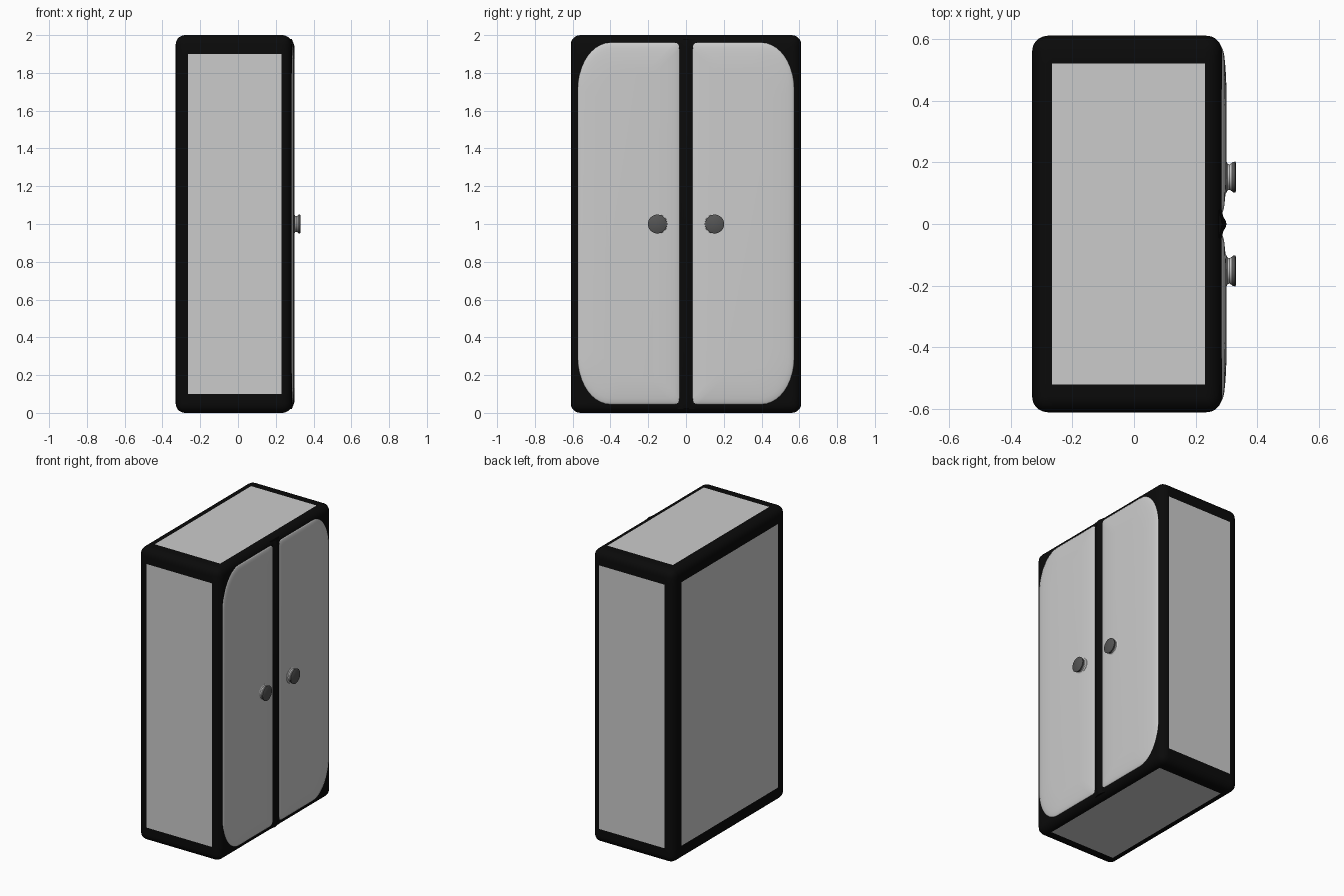
import bpy, bmesh
from math import sin, cos, pi
from mathutils import Vector

if "Cube" in bpy.data.objects:
    bpy.data.objects.remove(bpy.data.objects["Cube"])


def material(name, v):
    m = bpy.data.materials.new(name)
    m.diffuse_color = (v, v, v, 1)
    m.use_nodes = True
    m.node_tree.nodes["Principled BSDF"].inputs["Base Color"].default_value = m.diffuse_color
    return m


BLACK = material("black_trim", 0.003)
GREY = material("grey_panel", 0.8)
DARK = material("dark_knob", 0.09)


def finish(bm, name, mats, angle=0.7):
    bmesh.ops.recalc_face_normals(bm, faces=bm.faces)
    me = bpy.data.meshes.new(name)
    bm.to_mesh(me)
    bm.free()
    for m in mats:
        me.materials.append(m)
    ob = bpy.data.objects.new(name, me)
    bpy.context.collection.objects.link(ob)
    bpy.ops.object.select_all(action='DESELECT')
    ob.select_set(True)
    bpy.context.view_layer.objects.active = ob
    bpy.ops.object.shade_smooth_by_angle(angle=angle)
    return ob


def loft(bm, rings, mats=None):
    """Skin a stack of closed point rings and cap both ends."""
    vr = [[bm.verts.new(p) for p in r] for r in rings]
    n = len(vr[0])
    for k, (a, b) in enumerate(zip(vr, vr[1:])):
        for i in range(n):
            f = bm.faces.new((a[i], a[(i + 1) % n], b[(i + 1) % n], b[i]))
            f.material_index = mats[k] if mats else 0
    bm.faces.new(vr[0])
    bm.faces.new(vr[-1]).material_index = mats[-1] if mats else 0


# Cabinet body: rounded box, cut along the panel borders
lo, hi = Vector((-0.33, -0.61, 0)), Vector((0.285, 0.61, 2))
bm = bmesh.new()
bmesh.ops.create_cube(bm, size=1)
for v in bm.verts:
    v.co = (lo + hi) / 2 + Vector(v.co[i] * (hi - lo)[i] for i in range(3))
bmesh.ops.bevel(bm, geom=bm.edges[:], offset=0.05, segments=5, profile=0.5,
                affect='EDGES')
borders = ((-0.265, 0.23), (-0.52, 0.52), (0.1, 1.9))
for axis, pair in enumerate(borders):
    for c in pair:
        p, n = Vector((0, 0, 0)), Vector((0, 0, 0))
        p[axis], n[axis] = c, 1
        bmesh.ops.bisect_plane(bm, geom=bm.verts[:] + bm.edges[:] + bm.faces[:],
                               plane_co=p, plane_no=n)
for f in bm.faces:
    c = f.calc_center_median()
    inside = sum(a < c[i] < b for i, (a, b) in enumerate(borders))
    f.material_index = 1 if inside == 2 and c.x < 0.25 else 0
finish(bm, "cabinet_body", [BLACK, GREY])

# Centre post between the doors: low pointed ridge
bm = bmesh.new()
ridge = [(0.27, -0.05), (0.284, -0.045), (0.289, -0.025), (0.297, -0.01), (0.3, 0),
         (0.297, 0.01), (0.289, 0.025), (0.284, 0.045), (0.27, 0.05)]
loft(bm, [[(0.27 + (x - 0.27) * k, y, z) for x, y in ridge]
          for z, k in ((0.02, 0.5), (0.06, 1), (1.94, 1), (1.98, 0.5))])
finish(bm, "centre_post", [BLACK])


def door_ring(s, inset, x):
    """Door outline: tight inner corners, wide outer corners."""
    y0, y1 = 0.032 + inset, 0.572 - inset
    z0, z1 = 0.045 + inset, 1.96 - inset
    ri, ro, rz = 0.03, max(0.17 - inset * 0.5, 0.06), max(0.24 - inset * 0.5, 0.1)
    pts = []
    for cy, cz, ry, rv, a0 in ((y1, z1, ro, rz, 0), (y0, z1, ri, ri, 1),
                               (y0, z0, ri, ri, 2), (y1, z0, ro, rz, 3)):
        sy, sz = ((1, 1), (-1, 1), (-1, -1), (1, -1))[a0]
        for k in range(11):
            a = (a0 + k / 10) * pi / 2
            pts.append((x, s * (cy - sy * ry + ry * cos(a)), cz - sz * rv + rv * sin(a)))
    return pts


for s, side in ((-1, "left"), (1, "right")):
    # Softly domed door
    bm = bmesh.new()
    steps = ((0, 0.27), (0, 0.2845), (0.006, 0.2875), (0.016, 0.2905), (0.03, 0.293),
             (0.055, 0.2955), (0.09, 0.298), (0.13, 0.2995))
    loft(bm, [door_ring(s, i, x) for i, x in steps])
    finish(bm, side + "_door", [GREY], 1.2)

    # Knob: flared grey neck, dark cap
    bm = bmesh.new()
    prof = ((0.28, 0.06), (0.299, 0.052), (0.303, 0.043), (0.31, 0.041), (0.316, 0.045),
            (0.32, 0.049), (0.328, 0.05), (0.33, 0.047))
    loft(bm, [[(x, s * 0.152 + r * cos(2 * pi * k / 32), 1 + r * sin(2 * pi * k / 32))
               for k in range(32)] for x, r in prof], [0, 0, 0, 0, 1, 1, 1])
    finish(bm, side + "_knob", [GREY, DARK])
